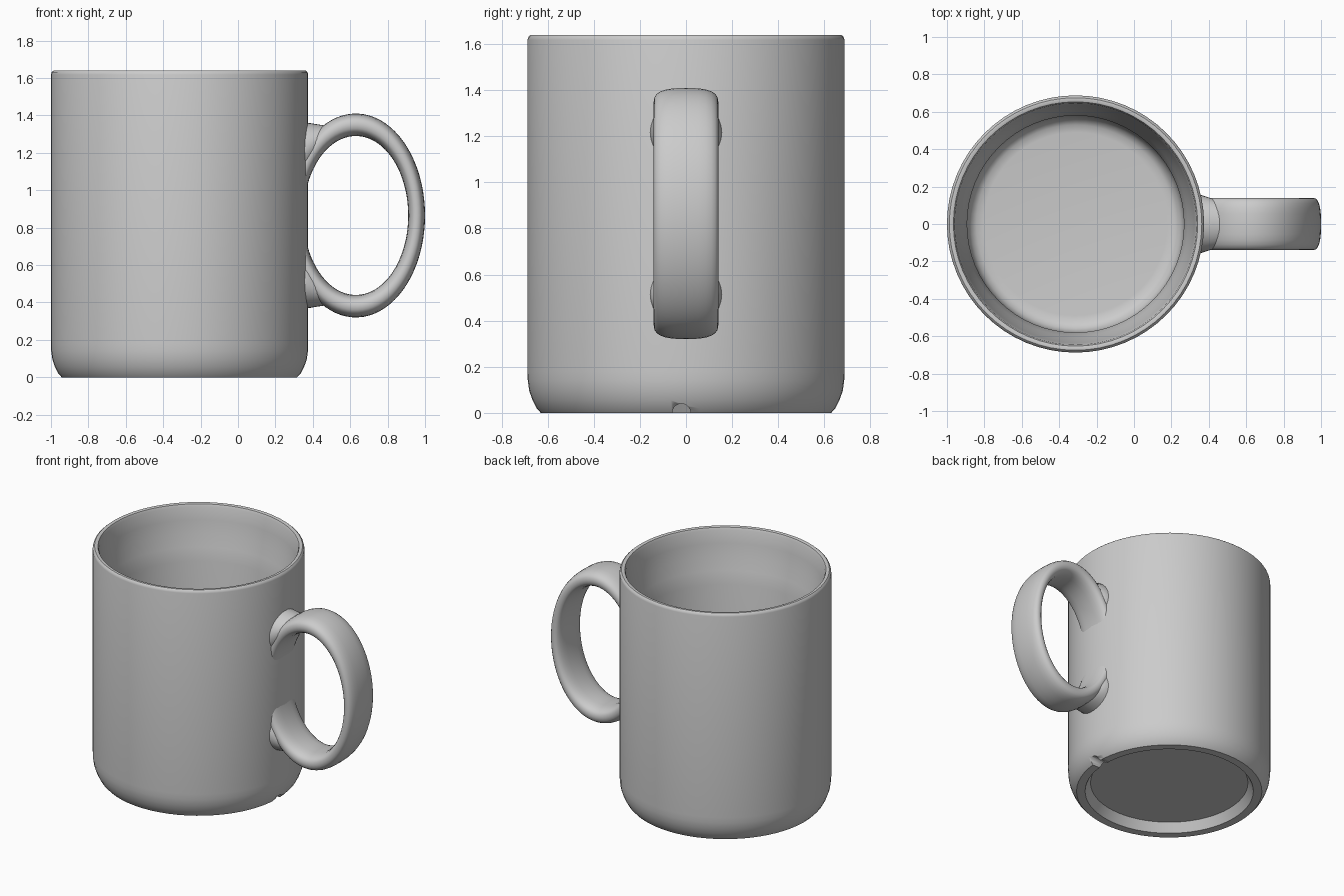
import bpy, bmesh
from math import sin, cos, pi, radians, copysign

if "Cube" in bpy.data.objects:
    bpy.data.objects.remove(bpy.data.objects["Cube"])

CX = -0.3125      # axis of the cup
HZ, HX = 0.865, 0.63   # centre of the handle ellipse


def loft(name, rings, smooth=35):
    """Skin a list of closed rings and cap both ends."""
    bm = bmesh.new()
    vs = [[bm.verts.new(p) for p in r] for r in rings]
    n = len(vs[0])
    for a, b in zip(vs, vs[1:]):
        for i in range(n):
            j = (i + 1) % n
            bm.faces.new((a[i], a[j], b[j], b[i]))
    bm.faces.new(vs[0][::-1])
    bm.faces.new(vs[-1])
    bmesh.ops.recalc_face_normals(bm, faces=bm.faces)
    me = bpy.data.meshes.new(name)
    bm.to_mesh(me)
    bm.free()
    ob = bpy.data.objects.new(name, me)
    bpy.context.collection.objects.link(ob)
    bpy.ops.object.select_all(action='DESELECT')
    bpy.context.view_layer.objects.active = ob
    ob.select_set(True)
    bpy.ops.object.shade_smooth_by_angle(angle=radians(smooth))
    return ob


# Cup: closed profile from recessed base, over the rim, to the inner floor
profile = [(0.535, 0.065), (0.572, 0.0), (0.63, 0.0), (0.648, 0.02), (0.666, 0.055),
           (0.68, 0.095), (0.6865, 0.14), (0.6875, 0.18), (0.6875, 1.618),
           (0.684, 1.631), (0.675, 1.639), (0.665, 1.64), (0.653, 1.636),
           (0.646, 1.62), (0.636, 1.53), (0.62, 1.44), (0.601, 1.35), (0.58, 1.26),
           (0.58, 0.24), (0.574, 0.20), (0.558, 0.165), (0.53, 0.145), (0.49, 0.14)]
SEG = 64
cup = loft("cup", [[(CX + r * cos(2 * pi * i / SEG), r * sin(2 * pi * i / SEG), z)
                    for i in range(SEG)] for r, z in profile])

# Drain notch in the foot ring
cutter = loft("notch_cutter", [[(x, -0.02 + 0.04 * cos(2 * pi * i / 20), 0.04 * sin(2 * pi * i / 20))
                                for i in range(20)] for x in (0.12, 0.5)])
cutter.hide_render = True
cutter.hide_set(True)
cut = cup.modifiers.new("notch", 'BOOLEAN')
cut.operation = 'DIFFERENCE'
cut.solver = 'EXACT'
cut.object = cutter
# run the cut before the smoothing modifier, if there is one
cup.modifiers.move(len(cup.modifiers) - 1, 0)


# Handle: rounded strap swept around an ellipse, ends buried in the wall
def strap_ring(a, n=24):
    ring = []
    for i in range(n):
        t = 2 * pi * i / n
        y = 0.14 * copysign(abs(cos(t)) ** 0.7, cos(t))
        w = copysign(abs(sin(t)) ** 0.8, sin(t))
        ring.append((HX + (0.325 + 0.045 * w) * cos(a), y,
                     HZ + (0.485 + 0.06 * w) * sin(a)))
    return ring


loft("handle", [strap_ring(radians(-167 + 334 * k / 72)) for k in range(73)], 50)

# Stubs that join the handle to the cup: (x, z offset, y radius, z radius)
stub = [(0.32, 0.350, 0.158, 0.150), (0.36, 0.352, 0.155, 0.145),
        (0.385, 0.367, 0.147, 0.127), (0.42, 0.388, 0.135, 0.100),
        (0.46, 0.410, 0.115, 0.072)]
for side, name in ((1, "upper_stub"), (-1, "lower_stub")):
    loft(name, [[(x, ry * cos(2 * pi * i / 32), HZ + side * (dz + rz * sin(2 * pi * i / 32)))
                 for i in range(32)] for x, dz, ry, rz in stub])
